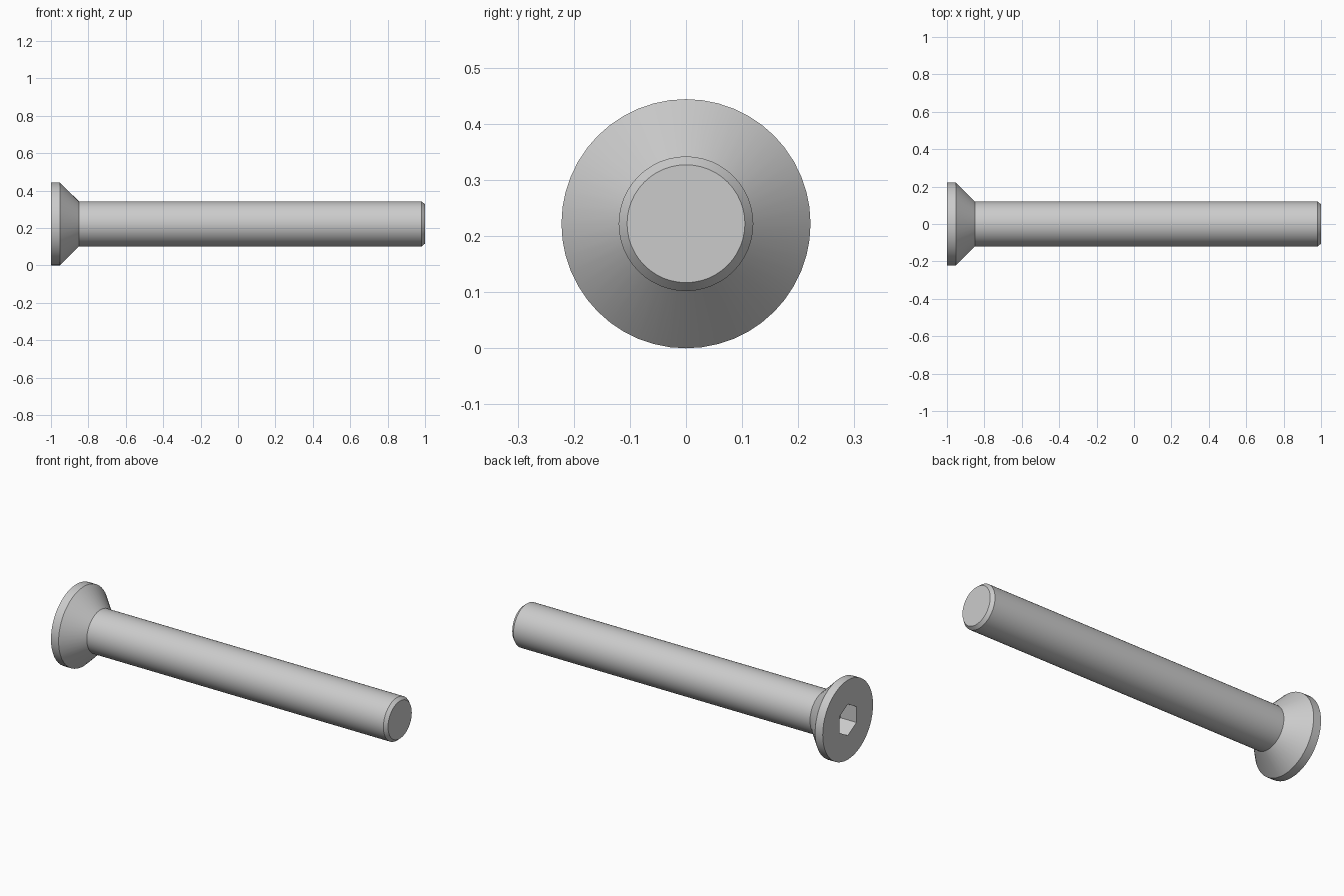
import bpy, bmesh
from math import cos, sin, pi, radians

cube = bpy.data.objects.get("Cube")
if cube:
    bpy.data.objects.remove(cube, do_unlink=True)

SEGMENTS = 48
HEAD_R, SHAFT_R, TIP_R = 0.222, 0.12, 0.105
SOCKET_FLAT = 0.076          # half the distance across the hexagon's flats
SEAM = -0.85                 # where head meets shaft

steel = bpy.data.materials.new("grey_steel")
steel.use_nodes = True
steel.diffuse_color = (0.6, 0.6, 0.6, 1)
steel.node_tree.nodes["Principled BSDF"].inputs["Base Color"].default_value = steel.diffuse_color


def round_ring(angle, radius):
    return radius


def hex_ring(angle, flat):
    # Distance to the hexagon's edge, with corners pointing up and down
    return flat / cos(angle % (pi / 3) - pi / 6)


def lathe(name, profile, cap_end):
    """Skin rings of (x, size, shape) along the x axis."""
    bm = bmesh.new()
    rings = []
    for x, size, shape in profile:
        ring = []
        for i in range(SEGMENTS):
            a = 2 * pi * i / SEGMENTS
            r = shape(a, size)
            ring.append(bm.verts.new((x, r * sin(a), HEAD_R + r * cos(a))))
        rings.append(ring)
    for low, high in zip(rings, rings[1:]):
        for i in range(SEGMENTS):
            j = (i + 1) % SEGMENTS
            bm.faces.new((low[i], low[j], high[j], high[i]))
    bm.faces.new(rings[-1] if cap_end else rings[0])
    bmesh.ops.recalc_face_normals(bm, faces=bm.faces)
    # Open shells: make sure the outer walls face away from the axis
    wall = max(bm.faces, key=lambda f: abs(f.calc_center_median().z - HEAD_R))
    if wall.normal.z * (wall.calc_center_median().z - HEAD_R) < 0:
        bmesh.ops.reverse_faces(bm, faces=bm.faces)
    mesh = bpy.data.meshes.new(name)
    bm.to_mesh(mesh)
    bm.free()
    mesh.materials.append(steel)
    obj = bpy.data.objects.new(name, mesh)
    bpy.context.collection.objects.link(obj)
    bpy.ops.object.select_all(action="DESELECT")
    obj.select_set(True)
    bpy.context.view_layer.objects.active = obj
    bpy.ops.object.shade_smooth_by_angle(angle=radians(25))
    return obj


# Countersunk head: socket floor, socket wall, flat face, rim, cone
lathe("countersunk_head", [
    (-0.90, SOCKET_FLAT, hex_ring),
    (-1.0, SOCKET_FLAT, hex_ring),
    (-1.0, HEAD_R, round_ring),
    (-0.953, HEAD_R, round_ring),
    (SEAM, SHAFT_R, round_ring),
], cap_end=False)

# Plain shaft with a chamfered tip
lathe("shaft", [
    (SEAM, SHAFT_R, round_ring),
    (0.982, SHAFT_R, round_ring),
    (1.0, TIP_R, round_ring),
], cap_end=True)
